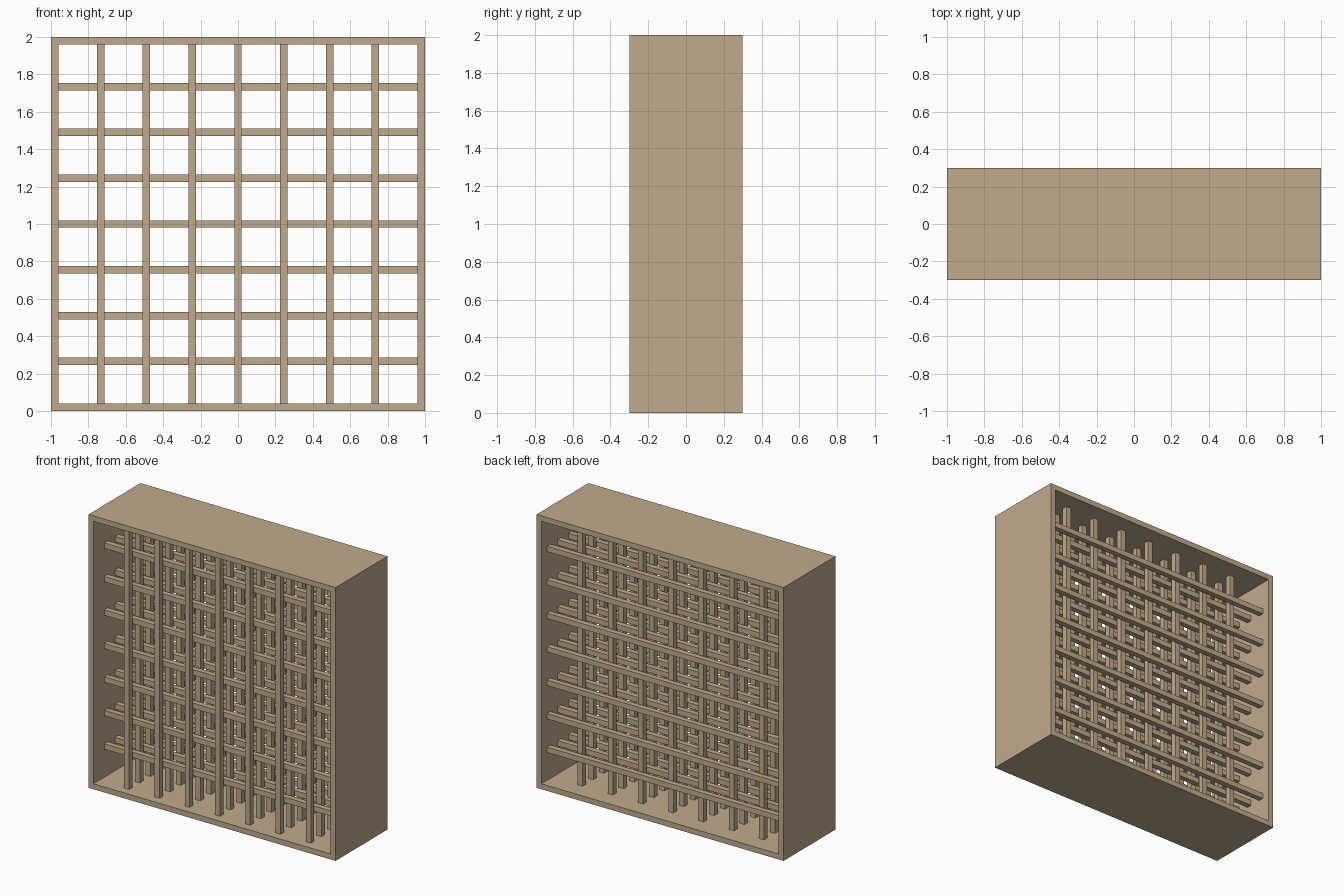
import bpy

if "Cube" in bpy.data.objects:
    bpy.data.objects.remove(bpy.data.objects["Cube"])

wood = bpy.data.materials.new("tan wood")
wood.diffuse_color = (0.53, 0.41, 0.265, 1)
wood.use_nodes = True
wood.node_tree.nodes["Principled BSDF"].inputs["Base Color"].default_value = wood.diffuse_color

W, D, H, T = 2.0, 0.6, 2.0, 0.04      # outer size and board thickness
PITCH = 0.245                         # spacing between neighbouring slats
LAYERS, STEP = 8, 0.062               # alternating slat layers through the depth


def box(name, centre, size):
    x, y, z = (s / 2 for s in size)
    verts = [(i * x, j * y, k * z) for i in (-1, 1) for j in (-1, 1) for k in (-1, 1)]
    faces = [(0, 1, 3, 2), (4, 6, 7, 5), (0, 4, 5, 1),
             (2, 3, 7, 6), (0, 2, 6, 4), (1, 5, 7, 3)]
    mesh = bpy.data.meshes.new(name)
    mesh.from_pydata(verts, [], faces)
    mesh.materials.append(wood)
    ob = bpy.data.objects.new(name, mesh)
    ob.location = centre
    bpy.context.collection.objects.link(ob)
    return ob


# Outer frame boards
box("bottom_board", (0, 0, T / 2), (W, D, T))
box("top_board", (0, 0, H - T / 2), (W, D, T))
for side, s in (("left", -1), ("right", 1)):
    box(side + "_board", (s * (W - T) / 2, 0, H / 2), (T, D, H - 2 * T))

# Slat layers: vertical at the front, then horizontal, alternating to the back
for layer in range(LAYERS):
    y = (layer - (LAYERS - 1) / 2) * STEP
    for k in range(-3, 4):
        if layer % 2 == 0:
            box("vertical_slat", (k * PITCH, y, H / 2), (T, T, H - 2 * T))
        else:
            box("horizontal_slat", (0, y, H / 2 + k * PITCH), (W - 2 * T, T, T))
